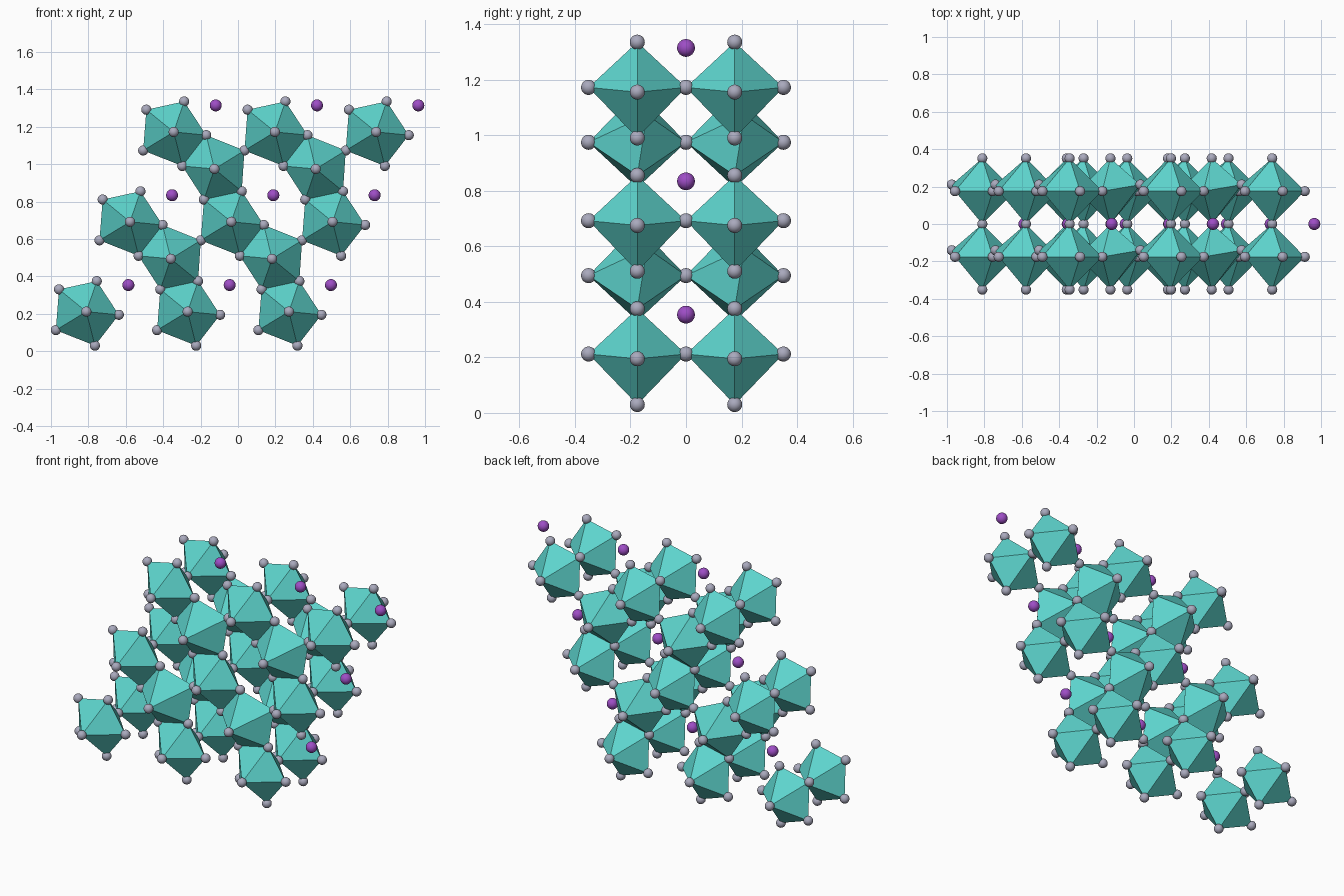
import bpy, bmesh
from mathutils import Vector

if "Cube" in bpy.data.objects:
    bpy.data.objects.remove(bpy.data.objects["Cube"])


def make_material(name, color):
    mat = bpy.data.materials.new(name)
    mat.use_nodes = True
    mat.diffuse_color = color
    mat.node_tree.nodes["Principled BSDF"].inputs["Base Color"].default_value = color
    return mat


teal = make_material("teal", (0.11, 0.66, 0.61, 1))
grey = make_material("pale grey", (0.40, 0.40, 0.51, 1))
purple = make_material("purple", (0.34, 0.075, 0.56, 1))


def ball_mesh(name, radius, mat):
    bm = bmesh.new()
    bmesh.ops.create_uvsphere(bm, u_segments=24, v_segments=16, radius=radius)
    for f in bm.faces:
        f.smooth = True
    mesh = bpy.data.meshes.new(name)
    bm.to_mesh(mesh)
    bm.free()
    mesh.materials.append(mat)
    return mesh


def add_object(name, mesh, location=(0, 0, 0)):
    ob = bpy.data.objects.new(name, mesh)
    ob.location = location
    bpy.context.collection.objects.link(ob)


# Lattice steps: along a row, up a row, and half the layer thickness
ROW = Vector((0.5415, 0, 0))
RISE = Vector((0.2335, 0, 0.4803))
HALF = Vector((0, 0.1755, 0))
ORIGIN = Vector((-0.811, 0, 0.212))

# Corners of the upright pentagon around its centre
TOP = Vector((0.056, 0, 0.163))
RIGHT = Vector((0.174, 0, -0.017))
BOTTOM = Vector((0.046, 0, -0.182))
LOW_LEFT = Vector((-0.163, 0.035, -0.099))
UP_LEFT = Vector((-0.146, 0, 0.119))
main_ring = [TOP, RIGHT, BOTTOM, LOW_LEFT, UP_LEFT]

# The linking pentagon borrows the corners of its three neighbours
LINK = Vector((0.4515, 0, 0.2825))
link_ring = [ROW + UP_LEFT, ROW + TOP, RISE + ROW + LOW_LEFT,
             RISE + RIGHT, RISE + BOTTOM]
link_ring = [p - LINK for p in link_ring]

corners = {}


def bipyramid(name, centre, ring):
    """Five-sided double pyramid with its axis along y."""
    bm = bmesh.new()
    points = [centre + p for p in ring] + [centre - HALF, centre + HALF]
    verts = [bm.verts.new(p) for p in points]
    for apex in verts[-2:]:
        for i in range(5):
            bm.faces.new((verts[i], verts[(i + 1) % 5], apex))
    bmesh.ops.recalc_face_normals(bm, faces=bm.faces)
    mesh = bpy.data.meshes.new(name)
    bm.to_mesh(mesh)
    bm.free()
    mesh.materials.append(teal)
    add_object(name, mesh)
    for p in points:
        corners[tuple(round(c, 2) for c in p)] = p


# Polyhedra in two layers
for side, layer in (("front", -HALF), ("back", HALF)):
    for r in range(3):
        for c in range(3):
            cell = ORIGIN + ROW * c + RISE * r + layer
            bipyramid(f"{side}_polyhedron", cell, main_ring)
            if r < 2 and c < 2:
                bipyramid(f"{side}_link_polyhedron", cell + LINK, link_ring)

# Grey balls on every shared corner, skipping near duplicates
corner_ball = ball_mesh("corner_ball", 0.027, grey)
placed = []
for p in corners.values():
    if all((p - q).length > 0.02 for q in placed):
        placed.append(p)
        add_object("corner_ball", corner_ball, p)

# Purple balls in the channels between the layers
channel_ball = ball_mesh("channel_ball", 0.032, purple)
for r in range(3):
    for c in range(3):
        add_object("channel_ball", channel_ball,
                   ORIGIN + Vector((0.225, 0, 0.142)) + ROW * c + RISE * r)
